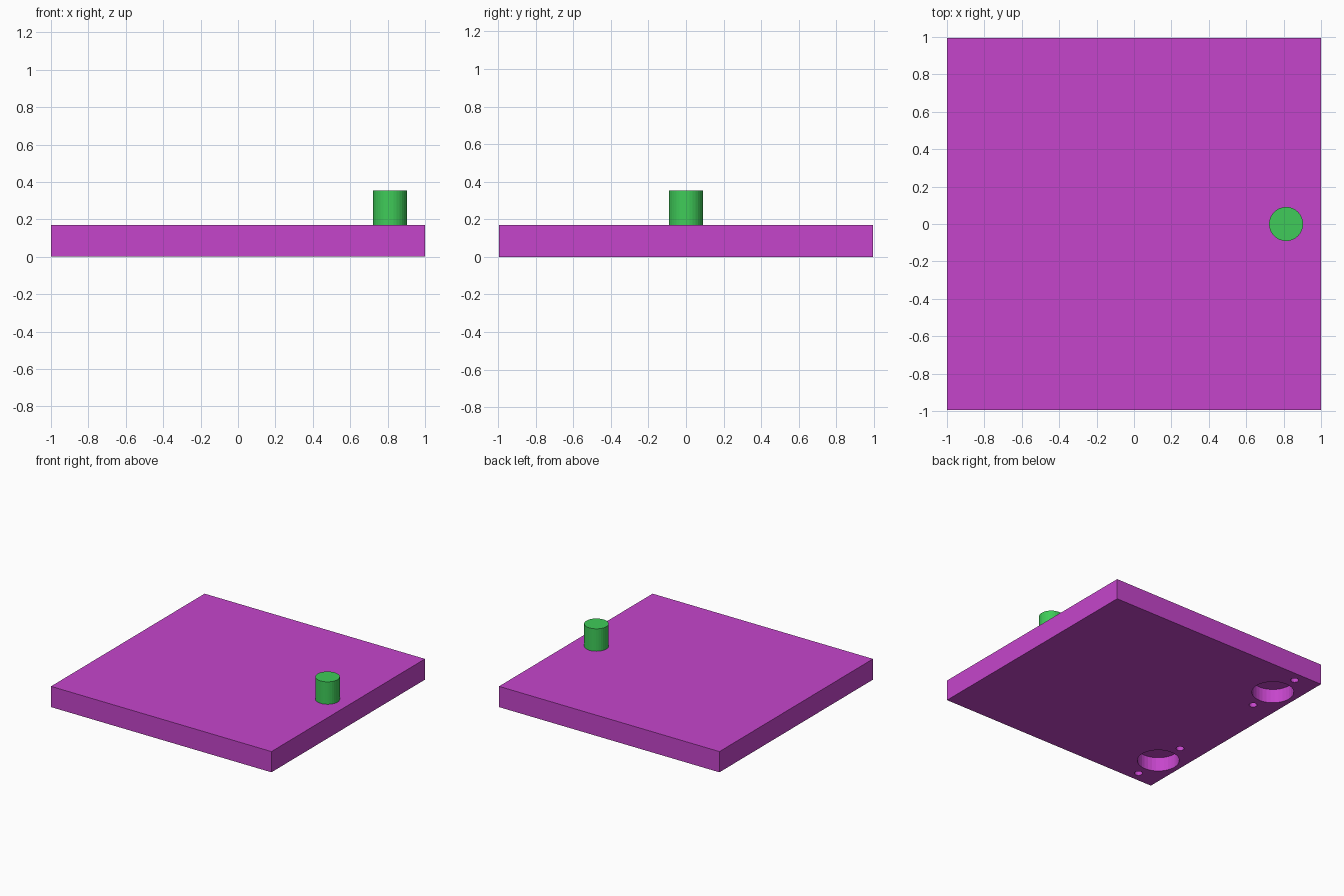
import bpy

if "Cube" in bpy.data.objects:
    bpy.data.objects.remove(bpy.data.objects["Cube"])

THICK = 0.17


def material(name, rgb):
    mat = bpy.data.materials.new(name)
    mat.diffuse_color = (*rgb, 1)
    mat.use_nodes = True
    mat.node_tree.nodes["Principled BSDF"].inputs["Base Color"].default_value = mat.diffuse_color
    return mat


def cylinder(name, x, y, z0, z1, radius, sides=32):
    bpy.ops.mesh.primitive_cylinder_add(
        vertices=sides, radius=radius, depth=z1 - z0, location=(x, y, (z0 + z1) / 2))
    obj = bpy.context.object
    obj.name = name
    return obj


magenta = material("magenta", (0.56, 0.06, 0.60))
green = material("green", (0.05, 0.60, 0.10))

# Door panel
bpy.ops.mesh.primitive_cube_add(size=1, location=(0, 0, THICK / 2))
panel = bpy.context.object
panel.name = "door_panel"
panel.scale = (2, 1.99, THICK)
bpy.ops.object.transform_apply(location=False, rotation=False, scale=True)
panel.data.materials.append(magenta)


def drill(name, x, y, depth, radius, sides=32):
    cutter = cylinder(name, x, y, -0.05, depth, radius, sides)
    cutter.data.materials.append(magenta)
    cutter.hide_render = True
    cutter.hide_set(True)
    mod = panel.modifiers.new(name, 'BOOLEAN')
    mod.operation = 'DIFFERENCE'
    mod.solver = 'EXACT'
    mod.object = cutter


# Hinge cups, each flanked by two screw holes, on the underside
for side in (-1, 1):
    drill("hinge_cup_cutter", -0.80, side * 0.67, 0.115, 0.158)
    for offset in (-0.243, 0.243):
        drill("screw_hole_cutter", -0.81, side * 0.67 + offset, 0.1, 0.03)

# Knob
knob = cylinder("knob", 0.813, 0, THICK, 0.354, 0.091)
knob.data.materials.append(green)
